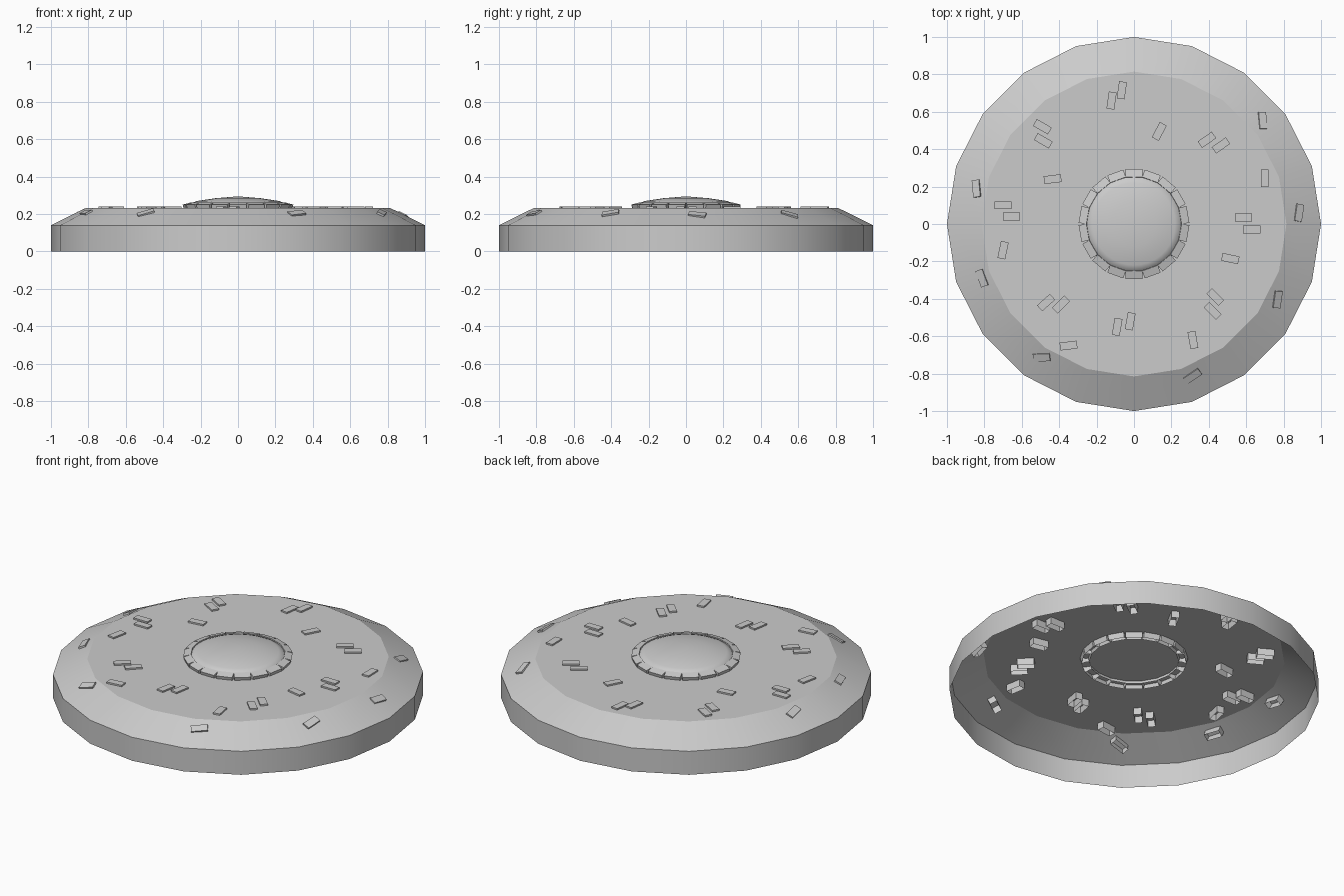
import bpy, bmesh
from math import sin, cos, pi, radians, atan2, hypot
from mathutils import Matrix, Vector

if "Cube" in bpy.data.objects:
    bpy.data.objects.remove(bpy.data.objects["Cube"])


def finish(bm, name, angle=None):
    bmesh.ops.recalc_face_normals(bm, faces=bm.faces)
    me = bpy.data.meshes.new(name)
    bm.to_mesh(me)
    bm.free()
    ob = bpy.data.objects.new(name, me)
    bpy.context.collection.objects.link(ob)
    if angle:
        bpy.ops.object.select_all(action='DESELECT')
        ob.select_set(True)
        bpy.context.view_layer.objects.active = ob
        bpy.ops.object.shade_smooth_by_angle(angle=radians(angle))
    return ob


def lathe(name, profile, n, angle):
    # stacked rings, closed at the top by the last ring or by a centre point
    bm = bmesh.new()
    rings = []
    for r, z in profile:
        if r == 0:
            rings.append([bm.verts.new((0, 0, z))])
        else:
            rings.append([bm.verts.new((r * cos(2 * pi * i / n), r * sin(2 * pi * i / n), z))
                          for i in range(n)])
    for a, b in zip(rings, rings[1:]):
        for i in range(n):
            j = (i + 1) % n
            bm.faces.new((a[i], a[j], b[0]) if len(b) == 1 else (a[i], a[j], b[j], b[i]))
    if len(rings[-1]) > 1:
        bm.faces.new(rings[-1])
    return finish(bm, name, angle)


def add_brick(bm, size, matrix):
    # open-bottomed block whose top face sits on the matrix origin
    l, w, h = size
    m = matrix @ Matrix.Translation((0, 0, -h / 2)) @ Matrix.Diagonal((l, w, h, 1))
    vs = bmesh.ops.create_cube(bm, size=1, matrix=m)['verts']
    bottom = min({f for v in vs for f in v.link_faces}, key=lambda f: f.calc_center_median().z)
    bmesh.ops.delete(bm, geom=[bottom], context='FACES_ONLY')


# open-bottomed round shell: wall, sloped shoulder, flat top
R_TOP, Z_WALL, Z_TOP = 0.815, 0.14, 0.232
lathe("shell", [(1, 0), (1, Z_WALL), (R_TOP, Z_TOP)], 20, 25)

# low central dome
lathe("center_dome", [(0.265, Z_TOP), (0.25, 0.258), (0.22, 0.27), (0.12, 0.285), (0, 0.295)], 36, 60)

# ring of bricks around the dome, tops leaning outward
bm = bmesh.new()
for i in range(18):
    m = (Matrix.Rotation(radians(20 * i + 10), 4, 'Z') @ Matrix.Translation((0.272, 0, 0.256))
         @ Matrix.Rotation(radians(15), 4, 'Y'))
    add_brick(bm, (0.043, 0.09, 0.05), m)
finish(bm, "brick_ring")

# scattered bricks: x, y, heading in degrees
spots = [
    (-.12, .66, 82), (-.065, .715, 82), (-.49, .52, -30), (-.485, .445, -30),
    (-.435, .24, 7), (.135, .495, 62), (.39, .45, 35), (.465, .42, 35),
    (.69, .555, 92), (.70, .245, 91), (-.845, .19, 97), (-.70, .10, 0),
    (-.655, .04, 0), (-.70, -.14, 78), (-.815, -.29, 110), (-.47, -.42, 42),
    (-.39, -.43, 45), (-.09, -.55, 80), (-.02, -.52, 80), (-.35, -.65, 7),
    (-.495, -.715, 5), (.315, -.62, 100), (.315, -.815, 35), (.77, -.405, 84),
    (.885, .06, 80), (.585, .035, 0), (.63, -.03, 0), (.515, -.185, -12),
    (.435, -.39, -45), (.42, -.465, -45)]
slope = atan2(Z_TOP - Z_WALL, 1 - R_TOP)
bm = bmesh.new()
for x, y, a in spots:
    r = hypot(x, y)
    z, m = Z_TOP, Matrix.Rotation(radians(a), 4, 'Z')
    if r > 0.82:  # lies on the sloped shoulder
        z = Z_TOP - (r - 0.81) / (1 - R_TOP) * (Z_TOP - Z_WALL)
        m = Matrix.Rotation(slope, 4, Vector((-y, x, 0)) / r) @ m
    add_brick(bm, (0.092, 0.042, 0.05), Matrix.Translation((x, y, z + 0.009)) @ m)
finish(bm, "scattered_bricks")
